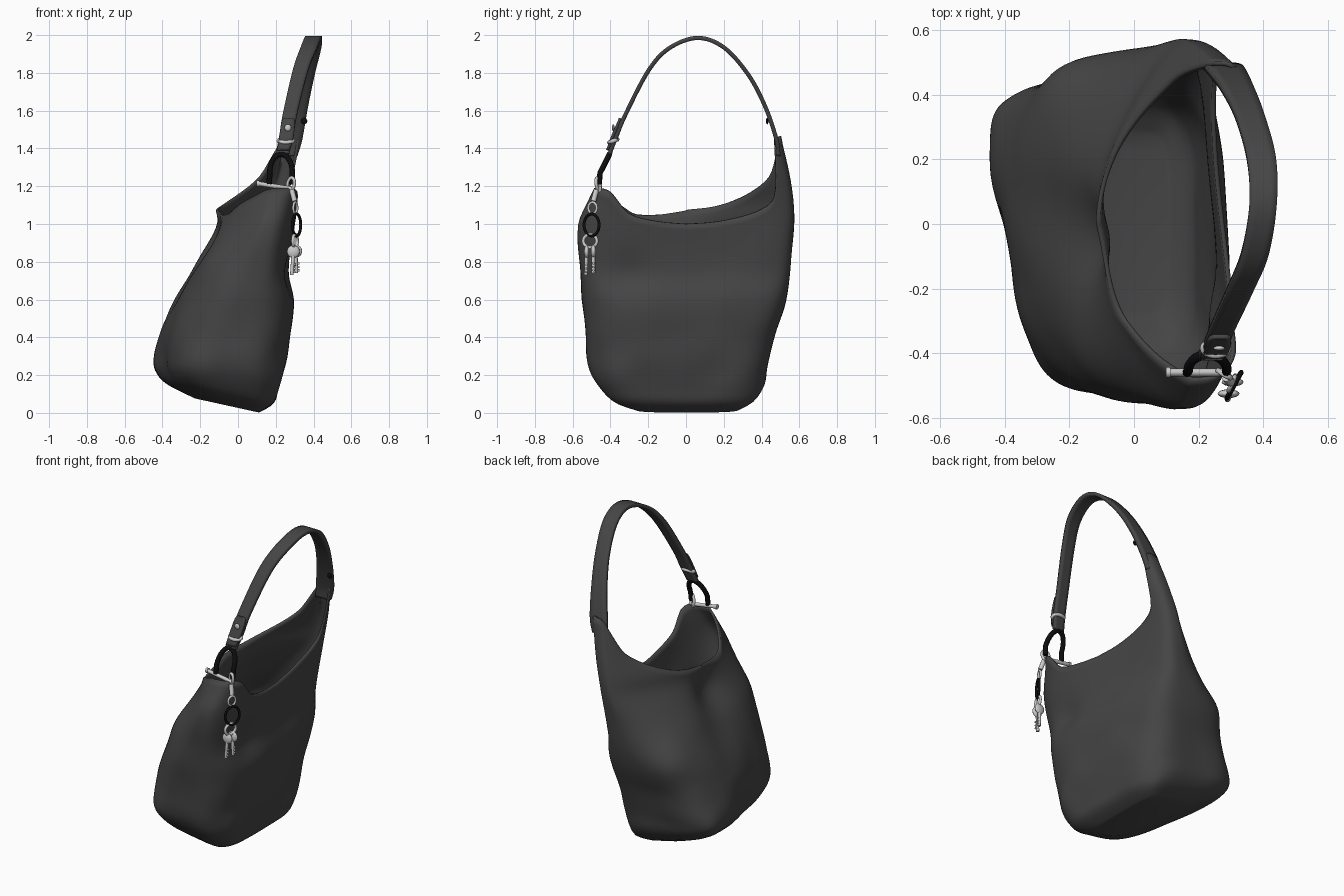
import bpy, bmesh
from math import sin, cos, pi, exp
from mathutils import Vector, noise

default = bpy.data.objects.get("Cube")
if default:
    bpy.data.objects.remove(default, do_unlink=True)


def material(name, value):
    mat = bpy.data.materials.new(name)
    mat.use_nodes = True
    colour = (value, value, value, 1)
    mat.diffuse_color = colour
    shader = mat.node_tree.nodes["Principled BSDF"]
    shader.inputs["Base Color"].default_value = colour
    shader.inputs["Roughness"].default_value = 0.6
    return mat


LEATHER = material("charcoal leather", 0.06)
BLACK = material("black metal", 0.004)
SILVER = material("silver metal", 0.6)


def smooth_lookup(keys, t):
    """Smoothly interpolate rows of (t, values...)."""
    t = min(max(t, keys[0][0]), keys[-1][0])
    i = 0
    while i < len(keys) - 2 and t > keys[i + 1][0]:
        i += 1
    a, b = keys[i], keys[i + 1]
    before, after = keys[max(i - 1, 0)], keys[min(i + 2, len(keys) - 1)]
    span = b[0] - a[0]
    s = (t - a[0]) / span
    out = []
    for k in range(1, len(a)):
        ma = (b[k] - before[k]) / (b[0] - before[0]) * span
        mb = (after[k] - a[k]) / (after[0] - a[0]) * span
        out.append((2*s**3 - 3*s*s + 1) * a[k] + (s**3 - 2*s*s + s) * ma
                   + (3*s*s - 2*s**3) * b[k] + (s**3 - s*s) * mb)
    return out


def finish(name, bm, mat, thickness=0, offset=0):
    mesh = bpy.data.meshes.new(name)
    bm.to_mesh(mesh)
    bm.free()
    mesh.materials.append(mat)
    obj = bpy.data.objects.new(name, mesh)
    bpy.context.collection.objects.link(obj)
    for poly in mesh.polygons:
        poly.use_smooth = True
    if thickness:
        mod = obj.modifiers.new("thickness", "SOLIDIFY")
        mod.thickness = thickness
        mod.offset = offset


def skin(bm, rows, closed):
    """Join rows of vertices with quads."""
    n = len(rows[0])
    for low, high in zip(rows, rows[1:]):
        for i in range(n if closed else n - 1):
            j = (i + 1) % n
            bm.faces.new((low[i], low[j], high[j], high[i]))


def tube(name, points, radius, mat, cyclic=False):
    data = bpy.data.curves.new(name, "CURVE")
    data.dimensions = "3D"
    data.bevel_depth = radius
    data.bevel_resolution = 2
    data.use_fill_caps = True
    spline = data.splines.new("POLY")
    spline.points.add(len(points) - 1)
    for target, p in zip(spline.points, points):
        target.co = (*p, 1)
    spline.use_cyclic_u = cyclic
    data.materials.append(mat)
    obj = bpy.data.objects.new(name, data)
    bpy.context.collection.objects.link(obj)


def oval(centre, across, up, steps=24):
    """Points of an ellipse spanned by two vectors."""
    c, a, b = Vector(centre), Vector(across), Vector(up)
    return [c + a * cos(2*pi*i/steps) + b * sin(2*pi*i/steps) for i in range(steps)]


def button(name, centre, radius, mat):
    """Flattened ball facing the front."""
    bm = bmesh.new()
    bmesh.ops.create_uvsphere(bm, u_segments=16, v_segments=8, radius=radius)
    bmesh.ops.scale(bm, verts=bm.verts, vec=(1, .4, 1))
    bmesh.ops.translate(bm, verts=bm.verts, vec=centre)
    finish(name, bm, mat)


def ribbon(name, path, steps, thickness):
    """Flat strip through (x, y, z, width) points, lying across x."""
    keys = [(i, *p) for i, p in enumerate(path)]
    bm = bmesh.new()
    rows = []
    for j in range(steps + 1):
        x, y, z, w = smooth_lookup(keys, j / steps * (len(path) - 1))
        rows.append([bm.verts.new((x + w * s / 2, y, z)) for s in (-1, -0.5, 0, 0.5, 1)])
    skin(bm, rows, False)
    finish(name, bm, LEATHER, thickness)


# Bag body: height, left x, middle x, right x, front y, back y
SECTIONS = [
    (0.0, -.2, .02, .11, -.27, .28), (.05, -.34, 0, .19, -.39, .36),
    (.12, -.395, -.04, .22, -.46, .41), (.22, -.41, -.05, .24, -.51, .43),
    (.4, -.395, -.02, .27, -.53, .47), (.6, -.335, .02, .29, -.55, .53),
    (.75, -.265, .08, .26, -.56, .55), (1.0, -.14, .14, .28, -.57, .57),
    (1.12, -.12, .17, .3, -.52, .57), (1.25, -.03, .2, .34, -.46, .55),
    (1.45, .03, .25, .4, -.4, .505)]
# Rim height by angle around the opening
RIM = [(0, 1.0), (10, 1.02), (33, 1.08), (45, 1.14), (51, 1.25), (57, 1.37),
       (64, 1.45), (98, 1.45), (108, 1.38), (121, 1.25), (150, 1.11), (180, 1.07),
       (215, 1.05), (228, 1.1), (240, 1.14), (256, 1.18), (295, 1.19), (315, 1.17),
       (326, 1.13), (341, 1.05), (360, 1.0)]
# Soft folds: centre, push, size
FOLDS = [((-.15, -.04, .88), (.09, 0, 0), .14), ((-.3, .05, .7), (.03, 0, 0), .15),
         ((.28, -.3, .72), (-.03, 0, 0), .12), ((-.25, .42, .68), (-.02, .03, 0), .14),
         ((.27, -.4, .22), (.02, -.01, 0), .1), ((-.42, .36, .24), (-.02, .01, 0), .1),
         ((-.14, -.4, .8), (-.02, -.03, 0), .15), ((-.28, -.46, .25), (-.01, -.03, 0), .14)]


def signed_power(v, p):
    return (1 if v >= 0 else -1) * abs(v) ** p


def body_point(angle, v):
    z = v ** 1.3 * smooth_lookup(RIM, angle)[0]
    left, mid, right, front, back = smooth_lookup(SECTIONS, z)
    c, s = cos(angle * pi / 180), sin(angle * pi / 180)
    n = max(1.4, 4 - 2.5 * z) if c < 0 else 3.5
    reach = right - mid if c >= 0 else mid - left
    px = signed_power(c, 2 / n)
    py = signed_power(s, 2 / n)
    x = mid + reach * px
    y = py * (back if s >= 0 else -front)
    # the left wall slants, the right wall twists, and the base tips up
    x -= max(0, .23 - .23 * z) * y * max(0, -px)
    x -= .12 * z * y * (1 - (y / .58) ** 2) * max(0, px)
    lift = .22 * max(0, .12 - x) * max(0, 1 - z / .5)
    p = Vector((x, y, z + lift))
    for centre, push, size in FOLDS:
        p += Vector(push) * exp(-((p - Vector(centre)).length / size) ** 2)
    wave = noise.noise(p * 5) * .022 * min(1, 4 * v) * (1 - v)
    return p + Vector((c, s, 0)) * wave


bm = bmesh.new()
COLUMNS, LEVELS = 120, 40
rows = [[bm.verts.new(body_point(360 * i / COLUMNS, j / LEVELS))
         for i in range(COLUMNS)] for j in range(LEVELS + 1)]
skin(bm, rows, True)
bm.faces.new(rows[0][::-1])
finish("bag_body", bm, LEATHER, .014, -1)

# Shoulder strap, running into the raised back of the bag
ribbon("shoulder_strap", [
    (.235, -.405, 1.37, .07), (.255, -.37, 1.46, .075), (.275, -.32, 1.58, .075),
    (.33, -.2, 1.81, .08), (.375, -.09, 1.93, .085), (.4, .06, 1.985, .085),
    (.395, .2, 1.935, .09), (.36, .33, 1.79, .09), (.32, .42, 1.62, .1),
    (.283, .478, 1.45, .115), (.265, .49, 1.36, .1)], 80, .022)
ribbon("strap_tab", [(.24, -.415, 1.39, .065), (.256, -.39, 1.46, .075),
                     (.266, -.355, 1.54, .07), (.268, -.348, 1.56, .04)], 12, .016)

# Strap keeper loop and studs
tube("strap_keeper", oval((.253, -.385, 1.44), (.038, 0, 0), (0, .022, .008)), .011, SILVER, True)
button("strap_stud", (.264, -.385, 1.51), .018, SILVER)
button("strap_back_stud", (.35, .43, 1.545), .017, BLACK)

# Horseshoe shackle with its cross bar
arch = [(.228 + .06 * cos(pi*i/16), -.455 + .05 * sin(pi*i/16), 1.27 + .1 * sin(pi*i/16))
        for i in range(17)]
tube("shackle", [(.285, -.46, 1.21), *arch, (.165, -.46, 1.21)], .015, BLACK)
tube("shackle_bar", [(.1, -.46, 1.215), (.29, -.46, 1.185)], .012, SILVER)
for side, x, z in (("left", .285, 1.186), ("right", .106, 1.214)):
    tube(side + "_bar_knob", [(x - .007, -.46, z), (x + .007, -.46, z)], .016, SILVER)

# Clasp and rings holding the keys
tube("clasp_hook", oval((.28, -.465, 1.21), (.018, -.01, 0), (.005, -.005, .035)), .009, SILVER, True)
tube("clasp_body", [(.285, -.475, 1.18), (.3, -.49, 1.12)], .014, SILVER)
tube("swivel_ring", oval((.303, -.495, 1.085), (.01, .022, 0), (0, 0, .03)), .007, SILVER, True)
tube("black_ring", oval((.31, -.5, .995), (.022, .04, 0), (0, 0, .058)), .008, BLACK, True)
tube("key_ring", oval((.302, -.508, .91), (.012, .036, 0), (0, 0, .034)), .009, SILVER, True)


def key(name, top, tip):
    """Disc bow, flat blade and a few teeth."""
    top, tip = Vector(top), Vector(tip)
    bow = top.lerp(tip, .2)
    tube(name + "_blade", [bow, tip], .01, SILVER)
    for k in (.65, .78, .9):
        p = top.lerp(tip, k)
        tube(name + "_tooth", [p, p + Vector((.018, 0, 0))], .006, SILVER)
    button(name + "_bow", bow, .034, SILVER)


key("front_key", (.295, -.525, .885), (.285, -.53, .73))
key("rear_key", (.305, -.49, .885), (.308, -.49, .74))
